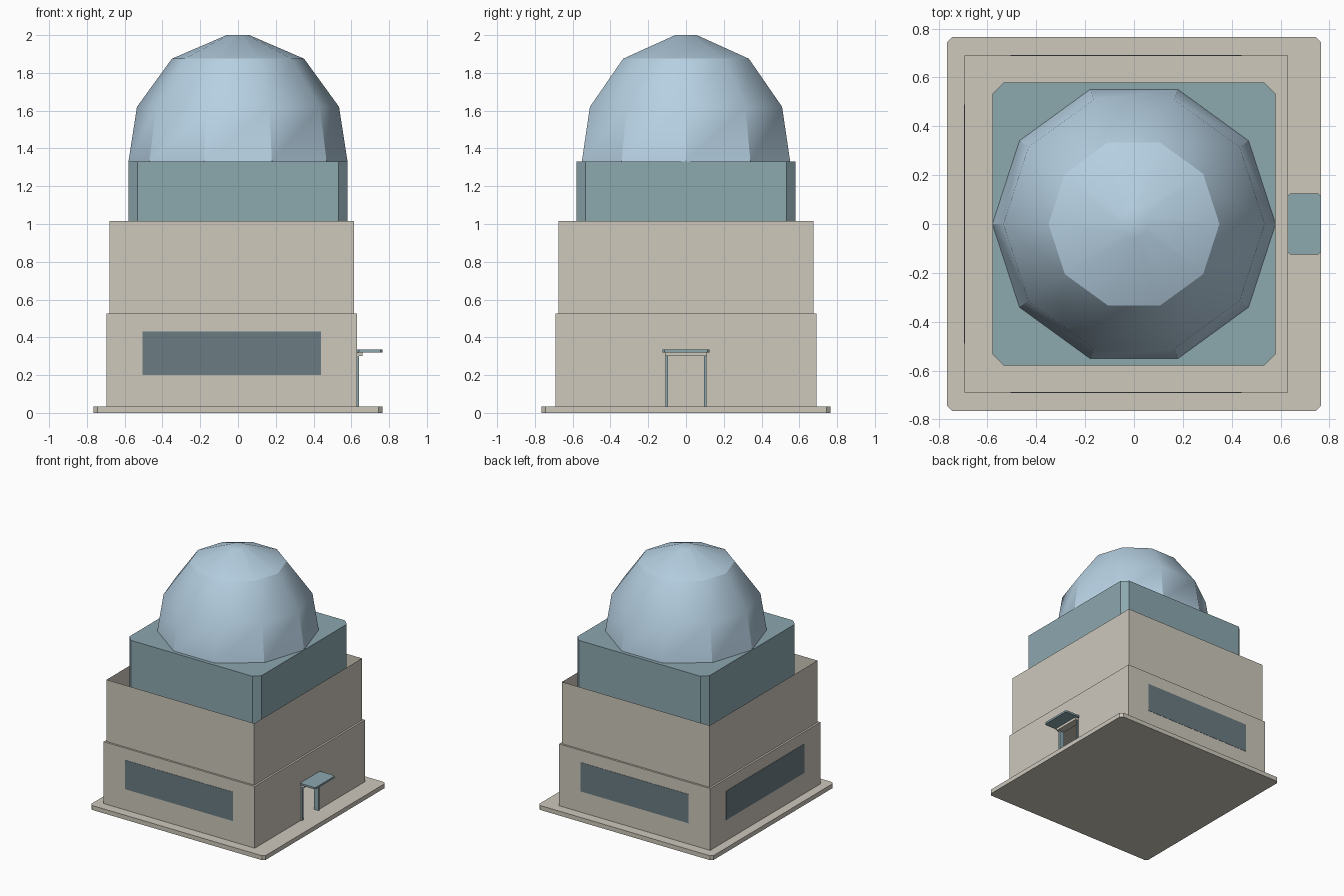
import bpy, bmesh, math

cube = bpy.data.objects.get("Cube")
if cube:
    bpy.data.objects.remove(cube, do_unlink=True)


def material(name, rgb):
    linear = [((c / 255 + 0.055) / 1.055) ** 2.4 for c in rgb] + [1.0]
    mat = bpy.data.materials.new(name)
    mat.use_nodes = True
    mat.diffuse_color = linear
    mat.node_tree.nodes["Principled BSDF"].inputs["Base Color"].default_value = linear
    return mat


BEIGE = material("beige wall", (205, 200, 188))
TEAL = material("grey teal", (140, 168, 175))
DOME = material("pale blue dome", (182, 208, 226))
GLASS = material("dark window", (107, 124, 131))


def finish(bm, name, mat):
    bmesh.ops.recalc_face_normals(bm, faces=bm.faces[:])
    mesh = bpy.data.meshes.new(name)
    bm.to_mesh(mesh)
    bm.free()
    mesh.materials.append(mat)
    obj = bpy.data.objects.new(name, mesh)
    bpy.context.collection.objects.link(obj)
    return obj


def box(name, mat, xs, ys, zs, chamfer=0, open_ends=False):
    """Box from ranges, with optional chamfered upright edges or no top and bottom."""
    bm = bmesh.new()
    bmesh.ops.create_cube(bm, size=1)
    for v in bm.verts:
        v.co = [r[0] if c < 0 else r[1] for c, r in zip(v.co, (xs, ys, zs))]
    if chamfer:
        upright = [e for e in bm.edges
                   if abs(e.verts[0].co.z - e.verts[1].co.z) > 1e-4]
        bmesh.ops.bevel(bm, geom=upright, offset=chamfer, segments=1, affect='EDGES')
    if open_ends:
        bm.normal_update()
        ends = [f for f in bm.faces if abs(f.normal.z) > 0.5]
        bmesh.ops.delete(bm, geom=ends, context='FACES')
    return finish(bm, name, mat)


def cut(obj, cutter):
    cutter.hide_render = True
    mod = obj.modifiers.new("cut", 'BOOLEAN')
    mod.operation = 'DIFFERENCE'
    mod.solver = 'EXACT'
    mod.object = cutter
    bpy.context.view_layer.objects.active = obj
    bpy.ops.object.modifier_apply(modifier=mod.name)
    bpy.data.objects.remove(cutter, do_unlink=True)


# Ground slab
P = 0.765
box("ground_slab", BEIGE, (-P, P), (-P, P), (0, 0.035), chamfer=0.02)

# Hollow lower storey with an open doorway
X0, X1, Y = -0.695, 0.63, 0.69
WALL = 0.02
lower = box("lower_storey", BEIGE, (X0, X1), (-Y, Y), (0.035, 0.525))
cut(lower, box("room_cutter", BEIGE, (X0 + WALL, X1 - WALL),
               (WALL - Y, Y - WALL), (0, 0.505)))
cut(lower, box("door_cutter", BEIGE, (X1 - 0.1, X1 + 0.1), (-0.105, 0.105), (0, 0.31)))

# Upper storey: thin parapet walls, open at the top
box("upper_storey", BEIGE, (-0.68, 0.615), (-0.675, 0.675), (0.525, 1.015),
    open_ends=True)

# Windows on the front, back and left-hand walls
T = 0.002
for name, side in (("front_window", -1), ("back_window", 1)):
    box(name, GLASS, (-0.505, 0.44), sorted((side * (Y - T), side * (Y + T))), (0.2, 0.43))
box("side_window", GLASS, (X0 - T, X0 + T), (-0.49, 0.49), (0.2, 0.43))

# Door frame, lintel and canopy
for name, s in (("front_door_post", -1), ("back_door_post", 1)):
    box(name, TEAL, (0.6, 0.64), sorted((s * 0.096, s * 0.109)), (0.035, 0.3))
box("door_lintel", BEIGE, (0.6, 0.66), (-0.11, 0.11), (0.3, 0.32))
box("door_canopy", TEAL, (X1, P), (-0.125, 0.125), (0.32, 0.335), chamfer=0.01)

# Chamfered block that carries the dome
B = 0.58
box("dome_block", TEAL, (-B, B), (-B, B), (0.525, 1.33), chamfer=0.047)

# Ten-sided dome
SIDES = 10
bm = bmesh.new()
rings = []
for r, z in ((0.58, 1.33), (0.535, 1.62), (0.35, 1.875), (0.06, 2.0)):
    angles = [math.tau * i / SIDES for i in range(SIDES)]
    rings.append([bm.verts.new((r * math.cos(a), r * math.sin(a), z)) for a in angles])
for low, high in zip(rings, rings[1:]):
    for i in range(SIDES):
        j = (i + 1) % SIDES
        bm.faces.new((low[i], low[j], high[j], high[i]))
bm.faces.new(rings[-1])
bm.faces.new(rings[0][::-1])
dome = finish(bm, "dome", DOME)
bpy.ops.object.select_all(action='DESELECT')
dome.select_set(True)
bpy.context.view_layer.objects.active = dome
bpy.ops.object.shade_smooth_by_angle(angle=math.radians(30))
